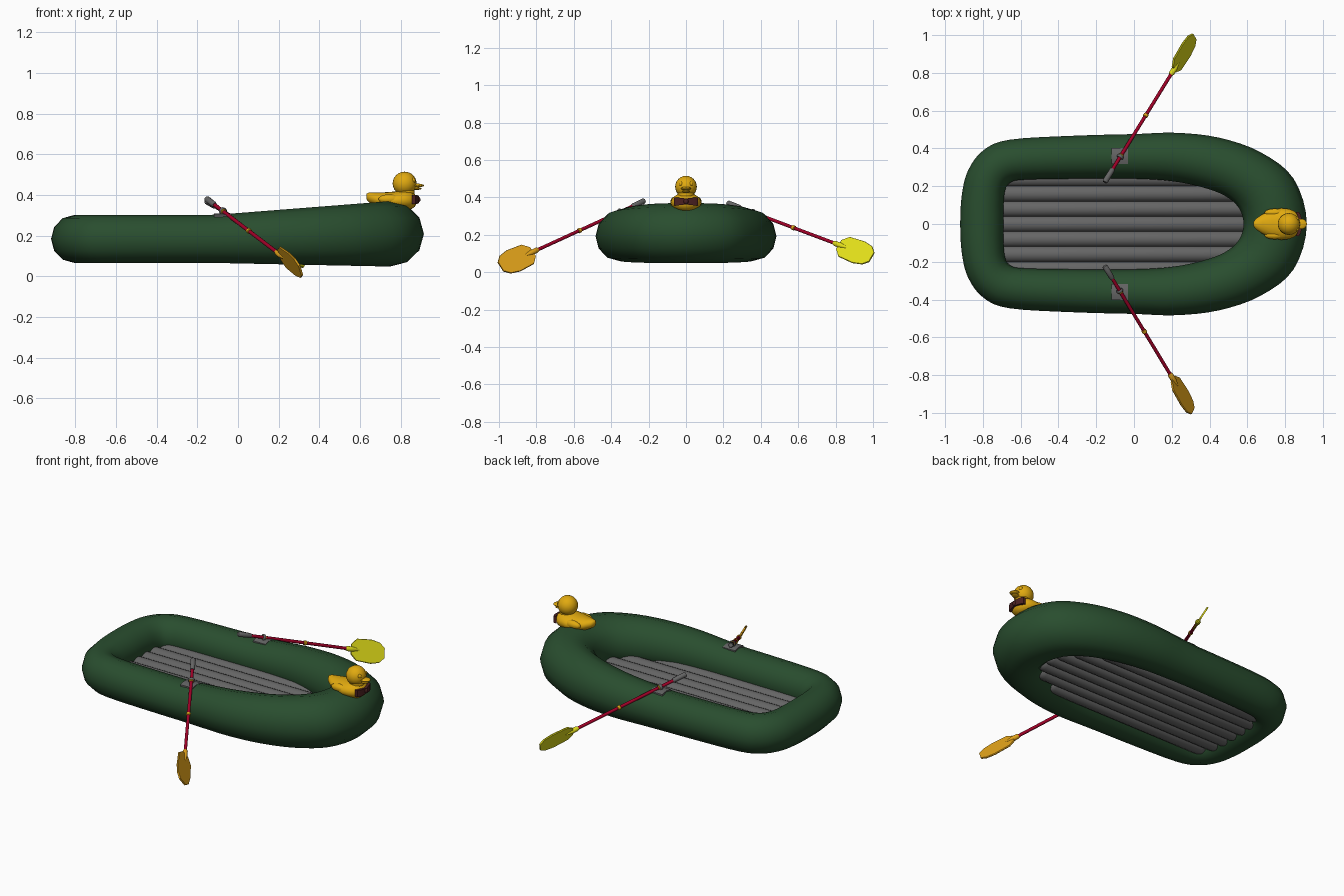
import bpy, bmesh, math
from mathutils import Vector as V

if "Cube" in bpy.data.objects:
    bpy.data.objects.remove(bpy.data.objects["Cube"])

def mat(name, col):
    m = bpy.data.materials.new(name)
    m.diffuse_color = (*col, 1)
    m.use_nodes = True
    m.node_tree.nodes["Principled BSDF"].inputs["Base Color"].default_value = m.diffuse_color
    return m

GREEN = mat("hull_green", (0.022, 0.075, 0.028))
RED = mat("shaft_red", (0.35, 0.0, 0.02))
ORANGE = mat("orange", (0.75, 0.36, 0.01))
YELLOW = mat("lime_yellow", (0.75, 0.72, 0.01))
DUCK = mat("duck_yellow", (0.75, 0.40, 0.005))
MAROON = mat("maroon", (0.07, 0.015, 0.015))
GREY = mat("dark_grey", (0.13, 0.13, 0.13))

def build(name, bm, material=None, smooth=40):
    bmesh.ops.recalc_face_normals(bm, faces=bm.faces)
    me = bpy.data.meshes.new(name)
    bm.to_mesh(me)
    bm.free()
    ob = bpy.data.objects.new(name, me)
    bpy.context.collection.objects.link(ob)
    me.materials.append(material or GREY)
    bpy.ops.object.select_all(action='DESELECT')
    ob.select_set(True)
    bpy.context.view_layer.objects.active = ob
    bpy.ops.object.shade_smooth_by_angle(angle=math.radians(smooth))
    return ob

def loft(name, rings, material=None, closed=False, smooth=40):
    """Skin a list of equal-length point rings."""
    bm = bmesh.new()
    vs = [[bm.verts.new(p) for p in r] for r in rings]
    n, m = len(vs), len(vs[0])
    for i in range(n if closed else n - 1):
        a, b = vs[i], vs[(i + 1) % n]
        for j in range(m):
            k = (j + 1) % m
            bm.faces.new((a[j], a[k], b[k], b[j]))
    if not closed:
        bm.faces.new(vs[0])
        bm.faces.new(vs[-1])
    return build(name, bm, material, smooth)

def ellipse(c, u, v, n):
    return [c + u * math.cos(2 * math.pi * k / n) + v * math.sin(2 * math.pi * k / n) for k in range(n)]

def rod(name, o, d, stations, material=None, n=10):
    """Round bar along d; stations are (distance, radius)."""
    u = d.orthogonal().normalized()
    w = d.cross(u)
    return loft(name, [ellipse(o + d * t, u * r, w * r, n) for t, r in stations], material)

def ball(name, c, r, material, n=20):
    bm = bmesh.new()
    bmesh.ops.create_uvsphere(bm, u_segments=n, v_segments=n // 2 + 2, radius=1)
    for v in bm.verts:
        v.co = V(c) + V([a * b for a, b in zip(v.co, r)])
    return build(name, bm, material, 60)

# Inflatable hull: inner and outer outline (xi, yi, xo, yo), stern to bow
half = [(-.69, 0, -.92, 0), (-.69, .10, -.912, .15), (-.682, .18, -.88, .28),
        (-.65, .222, -.80, .388), (-.57, .235, -.66, .446), (-.3, .24, -.3, .468),
        (0, .24, 0, .476), (.2, .227, .22, .483), (.36, .195, .45, .457),
        (.48, .15, .67, .38), (.555, .085, .845, .24), (.58, 0, .915, 0)]
loop = half + [(a, -b, c, -d) for a, b, c, d in half[-2:0:-1]]
rings, N, SUB = [], len(loop), 4
for i in range(N):
    p0, p1, p2, p3 = [loop[(i + k) % N] for k in (-1, 0, 1, 2)]
    for s in range(SUB):
        t = s / SUB
        q = [.5 * (2 * b + (c - a) * t + (2 * a - 5 * b + 4 * c - d) * t * t
                   + (3 * b - a - 3 * c + d) * t ** 3) for a, b, c, d in zip(p0, p1, p2, p3)]
        mid = V(((q[0] + q[2]) / 2, (q[1] + q[3]) / 2, 0))
        rise = min(max((mid.x + .12) / .87, 0), 1)
        top, bot = .302 + .068 * rise, .066 - .018 * rise
        mid.z = (top + bot) / 2
        out = V(((q[2] - q[0]) / 2, (q[3] - q[1]) / 2, 0))
        rings.append(ellipse(mid, out, V((0, 0, (top - bot) / 2)), 12))
loft("hull_tube", rings, GREEN, closed=True, smooth=60)

# Floor slats: padded tubes running fore and aft
for k in range(-3, 4):
    x1 = (.65, .64, .58, .44)[abs(k)]
    x0 = (-.77, -.77, -.76, -.72)[abs(k)]
    st = [(x0, .5), (x0 + .015, .85), (x0 + .04, 1), (x1 - .04, 1), (x1 - .015, .85), (x1, .5)]
    loft("floor_slat", [ellipse(V((x, k * .08, .125)), V((0, .044 * f, 0)), V((0, 0, .043 * f)), 14)
                        for x, f in st], smooth=50)

# Oars with their locks, one per side
for side, start, end, paint, slide in ((-1, (-.155, -.222, .382), (.20, -.81, .112), ORANGE, .02),
                                       (1, (-.155, .222, .370), (.208, .812, .148), YELLOW, .005)):
    o = V(start)
    d = (V(end) - o).normalized()
    rod("oar_grip", o, d, [(0, .012), (.006, .0155), (.075, .0145), (.085, .011)])
    rod("oar_shaft", o, d, [(.07, .0095), (.76, .0095)], RED)
    for t in (.17, .435):
        rod("oar_collar", o, d, [(t - .01, .0105), (t - .007, .0135), (t + .007, .0135), (t + .01, .0105)], ORANGE)
    b = o + d * slide
    rod("blade_socket", b, d, [(.695, .011), (.705, .015), (.74, .015), (.79, .004)], paint)
    # blade outline, tilted about the shaft
    up = (V((0, 0, 1)) - d * d.z).normalized()
    flat = V((-d.y * side, d.x * side, 0)).normalized()
    w = (up * math.cos(.52) + flat * math.sin(.52)).normalized()
    nrm = d.cross(w)
    prof = [(.73, -.03), (.765, -.064), (.86, -.07), (.915, -.058), (.945, -.03),
            (.945, .03), (.915, .058), (.86, .07), (.765, .064), (.73, .03)]
    loft("oar_blade", [[b + d * t + w * (s * k) + nrm * h for t, s in prof]
                       for h, k in ((-.005, .96), (0, 1), (.005, .96))], paint, smooth=30)

    # patch follows the curve of the tube
    prof = [(y, .309 - 4.2 * y * y) for y in (-.043, -.022, 0, .022, .043)]
    prof += [(y, z - .012) for y, z in prof[::-1]]
    loft("oarlock_patch", [[V((x, side * .36 + y, z)) for y, z in prof] for x in (-.118, -.032)])
    # lock: post and ring around the shaft
    c = o + d * .165
    rod("oarlock_post", V((c.x, c.y, .295)), V((0, 0, 1)), [(0, .016), (.012, .016), (.018, .009), (.025, .009)])
    u = d.orthogonal().normalized()
    v = d.cross(u)
    ring = []
    for k in range(16):
        a = 2 * math.pi * k / 16
        r = u * math.cos(a) + v * math.sin(a)
        ring.append(ellipse(c + r * .015, r * .004, d * .008, 8))
    loft("oarlock_ring", ring, closed=True)

# Duck figurehead: body from tail to chest (x, z centre, half width, half height)
body = [(.632, .393, .010, .014), (.645, .388, .028, .024), (.68, .378, .052, .034),
        (.73, .372, .075, .042), (.78, .372, .084, .046), (.82, .374, .080, .050),
        (.85, .374, .068, .045), (.87, .374, .045, .032), (.879, .374, .018, .014)]
loft("duck_body", [ellipse(V((x, 0, z)), V((0, ry, 0)), V((0, 0, rz)), 20)
                   for x, z, ry, rz in body], DUCK, smooth=70)
for s in (-1, 1):
    ball("duck_wing", (.745, s * .060, .380), (.055, .022, .024), DUCK, 14)
    ball("duck_eye", (.862, s * .027, .472), (.012, .012, .013), DUCK, 10)
ball("duck_neck", (.825, 0, .415), (.045, .045, .03), DUCK)
ball("duck_head", (.82, 0, .457), (.059, .058, .058), DUCK)
ball("duck_upper_beak", (.885, 0, .447), (.031, .028, .009), DUCK, 14)
ball("duck_lower_beak", (.878, 0, .432), (.026, .021, .007), DUCK, 14)

# Bow tie: two flared wings and a knot
for s in (-1, 1):
    loft("bow_tie_wing", [[V((x + t, s * y, z))
                           for t, z in ((-.009, .378 - h), (.009, .378 - h), (.009, .378 + h), (-.009, .378 + h))]
                          for x, y, h in ((.882, 0, .016), (.875, .045, .021), (.865, .063, .021))], MAROON)
ball("bow_tie_knot", (.885, 0, .378), (.014, .014, .016), MAROON, 10)
